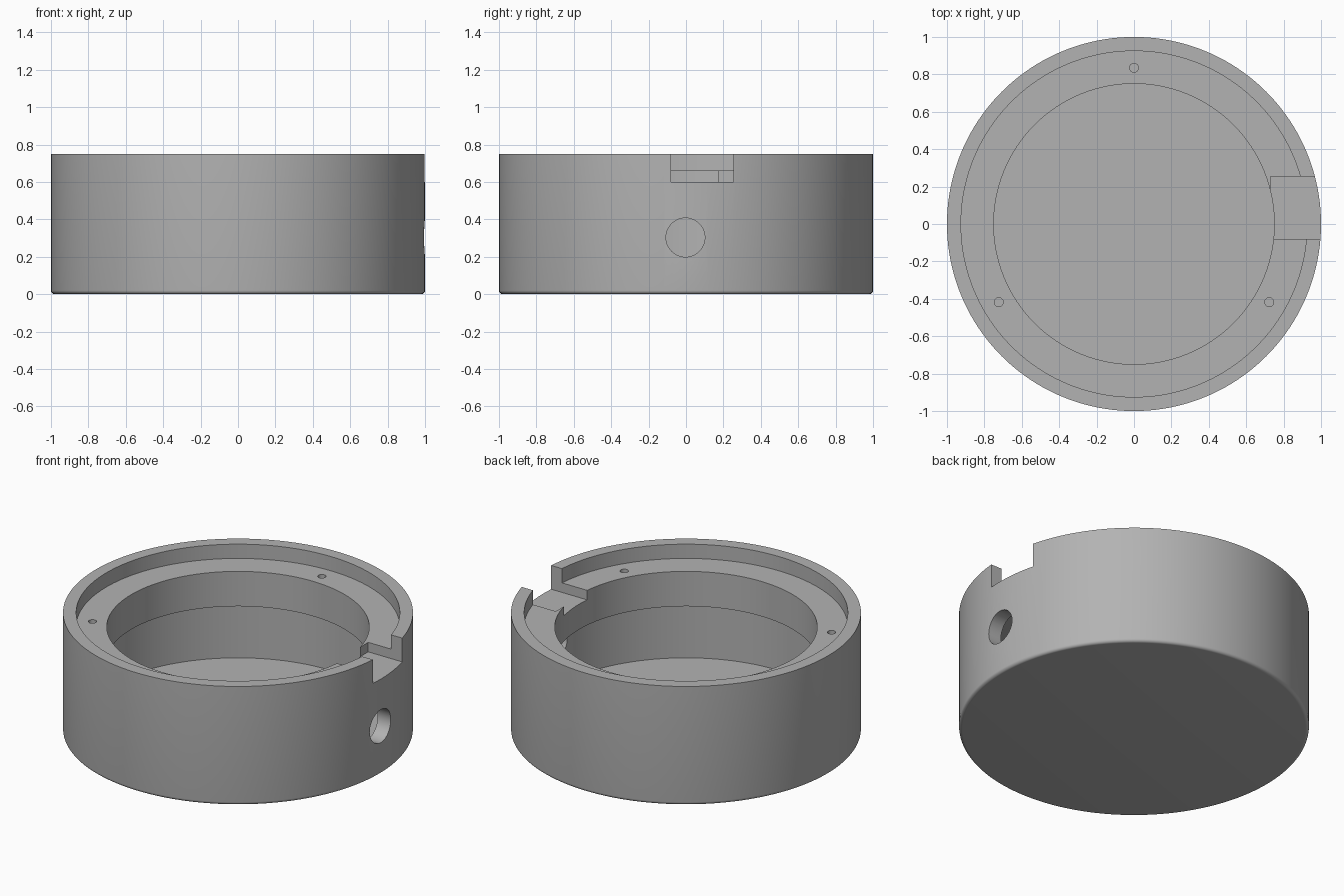
import bpy
import bmesh
from math import sin, cos, pi, radians
from mathutils import Matrix

cube = bpy.data.objects.get("Cube")
if cube:
    bpy.data.objects.remove(cube, do_unlink=True)

grey = bpy.data.materials.new("plain grey")
grey.use_nodes = True
colour = (0.45, 0.45, 0.45, 1)
grey.diffuse_color = colour
grey.node_tree.nodes["Principled BSDF"].inputs["Base Color"].default_value = colour


def finish(name, bm):
    bmesh.ops.recalc_face_normals(bm, faces=bm.faces)
    mesh = bpy.data.meshes.new(name)
    bm.to_mesh(mesh)
    bm.free()
    mesh.materials.append(grey)
    obj = bpy.data.objects.new(name, mesh)
    bpy.context.collection.objects.link(obj)
    return obj


def lathe(name, profile, steps):
    """Spin a closed (radius, height) section around z."""
    bm = bmesh.new()
    verts = [bm.verts.new((r, 0, z)) for r, z in profile]
    edges = [bm.edges.new(pair) for pair in zip(verts, verts[1:])]
    bmesh.ops.spin(bm, geom=verts + edges, axis=(0, 0, 1), cent=(0, 0, 0),
                   angle=2 * pi, steps=steps)
    bmesh.ops.remove_doubles(bm, verts=bm.verts, dist=1e-4)
    return finish(name, bm)


def cylinder_cutter(name, radius, depth, matrix, sides):
    bm = bmesh.new()
    bmesh.ops.create_cone(bm, cap_ends=True, segments=sides, radius1=radius,
                          radius2=radius, depth=depth, matrix=matrix)
    return finish(name, bm)


def box_cutter(name, low, high):
    bm = bmesh.new()
    bmesh.ops.create_cube(bm, size=1)
    for v in bm.verts:
        v.co = [(a + b) / 2 + c * (b - a) for a, b, c in zip(low, high, v.co)]
    return finish(name, bm)


# Housing: rounded foot, outer wall, rim, screw ledge, undercut chamber, floor
fillet = 0.02
foot = [(1 - fillet + fillet * sin(a), fillet - fillet * cos(a))
        for a in (radians(15 * i) for i in range(7))]
inside = [(1, 0.75), (0.925, 0.75), (0.925, 0.66), (0.75, 0.66),
          (0.75, 0.44), (0.91, 0.44), (0.91, 0.04), (0, 0.04)]
housing = lathe("housing", [(0, 0)] + foot + inside, 160)

# Rim notch, cable hole and three blind screw holes
cutters = [
    box_cutter("notch_cutter", (0.73, -0.08, 0.60), (1.2, 0.255, 0.9)),
    cylinder_cutter("cable_hole_cutter", 0.104, 0.5,
                    Matrix.Translation((1, -0.003, 0.303)) @ Matrix.Rotation(pi / 2, 4, "Y"), 48),
]
for i in range(3):
    a = radians(90 + 120 * i)
    place = Matrix.Translation((0.835 * cos(a), 0.835 * sin(a), 0.66))
    cutters.append(cylinder_cutter(f"screw_hole_cutter_{i + 1}", 0.024, 0.24, place, 24))

bpy.context.view_layer.objects.active = housing
for cutter in cutters:
    cut = housing.modifiers.new(cutter.name, "BOOLEAN")
    cut.operation = "DIFFERENCE"
    cut.solver = "EXACT"
    cut.object = cutter
    bpy.ops.object.modifier_apply(modifier=cut.name)
    bpy.data.objects.remove(cutter, do_unlink=True)

# Smooth curved walls, crisp machined edges
bpy.ops.object.select_all(action="DESELECT")
housing.select_set(True)
bpy.ops.object.shade_smooth_by_angle(angle=radians(30))
